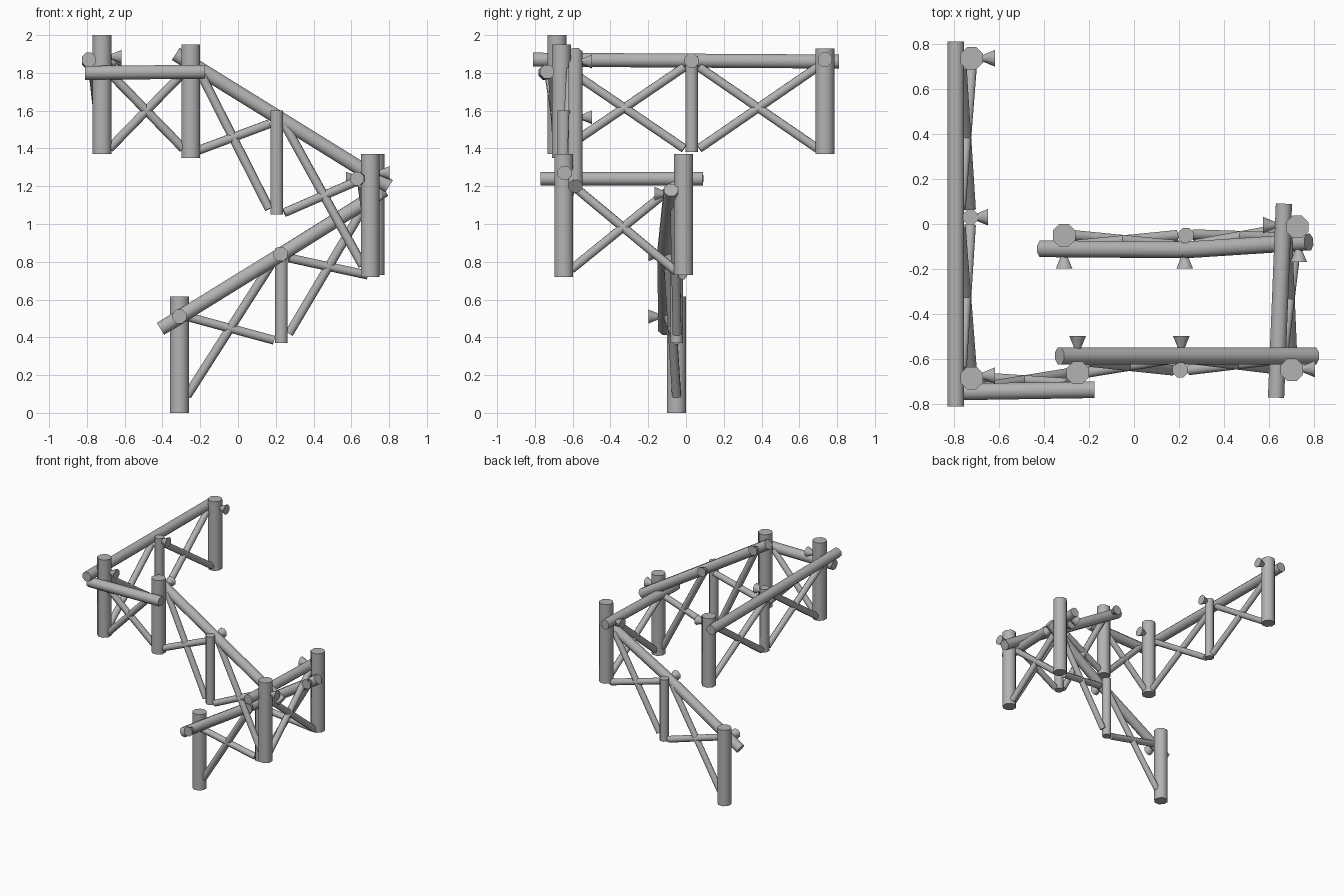
import bpy, bmesh, math
from mathutils import Vector, Matrix

if "Cube" in bpy.data.objects:
    bpy.data.objects.remove(bpy.data.objects["Cube"], do_unlink=True)

grey = bpy.data.materials.new("plain_grey")
grey.use_nodes = True
colour = (0.45, 0.45, 0.45, 1)
grey.diffuse_color = colour
grey.node_tree.nodes["Principled BSDF"].inputs["Base Color"].default_value = colour


def pole(name, points, r1, r2=None):
    """Eight-sided pole through the given points, optionally tapered."""
    bm = bmesh.new()
    points = [Vector(p) for p in points]
    for a, b in zip(points, points[1:]):
        axis = b - a
        turn = axis.to_track_quat('Z', 'Y').to_matrix().to_4x4()
        matrix = Matrix.Translation((a + b) / 2) @ turn @ Matrix.Rotation(math.pi / 8, 4, 'Z')
        bmesh.ops.create_cone(bm, cap_ends=True, segments=8, radius1=r1,
                              radius2=r1 if r2 is None else r2,
                              depth=axis.length, matrix=matrix)
    mesh = bpy.data.meshes.new(name)
    bm.to_mesh(mesh)
    bm.free()
    mesh.materials.append(grey)
    for face in mesh.polygons:
        face.use_smooth = True
    mesh.set_sharp_from_angle(angle=math.radians(50))
    obj = bpy.data.objects.new(name, mesh)
    bpy.context.collection.objects.link(obj)
    return obj


# Upright posts: x, y, bottom, top, radius
BIG, SMALL = 0.054, 0.036
posts = {
    "corner": (-0.72, -0.683, 1.37, 2.0, BIG),
    "back_end": (-0.72, 0.735, 1.37, 1.93, BIG),
    "upper": (-0.25, -0.66, 1.35, 1.95, BIG),
    "landing_front": (0.70, -0.647, 0.72, 1.37, BIG),
    "landing_back": (0.725, -0.013, 0.73, 1.37, BIG),
    "foot": (-0.31, -0.05, 0.0, 0.615, BIG),
    "back_mid": (-0.725, 0.03, 1.38, 1.89, SMALL),
    "upper_mid": (0.205, -0.647, 1.05, 1.60, SMALL),
    "lower_mid": (0.23, -0.05, 0.37, 0.87, SMALL),
}
for name, (x, y, low, high, r) in posts.items():
    pole(name + "_post", [(x, y, low), (x, y, high)], r)

# Handrails
pole("back_rail", [(-0.79, -0.81, 1.87), (-0.79, 0.81, 1.86)], 0.04)
pole("corner_rail", [(-0.81, -0.745, 1.80), (-0.175, -0.735, 1.806)], 0.04)
pole("upper_rail", [(-0.33, -0.585, 1.90), (0.80, -0.585, 1.20)], 0.041)
pole("landing_rail", [(0.63, -0.77, 1.24), (0.665, 0.09, 1.24)], 0.039)
pole("lower_rail", [(-0.41, -0.11, 0.445), (0.23, -0.115, 0.84), (0.775, -0.08, 1.18)], 0.04)


def brace(low, low_z, high, high_z, shift):
    """Diagonal from the foot of one post to the rail side of another."""
    a = Vector((*posts[low][:2], low_z))
    b = Vector((*posts[high][:2], high_z))
    along = Vector((b.x - a.x, b.y - a.y, 0)).normalized() * 0.04
    pole(f"{low}_to_{high}_brace", [a + along, b - along + Vector((*shift, 0))], 0.025)


# Crossed braces, panel by panel
panels = [
    ("corner", 1.40, 1.83, "back_mid", 1.40, 1.83, (-0.045, 0)),
    ("back_mid", 1.40, 1.83, "back_end", 1.40, 1.83, (-0.045, 0)),
    ("corner", 1.40, 1.80, "upper", 1.40, 1.80, (0, -0.045)),
    ("upper", 1.39, 1.82, "upper_mid", 1.08, 1.53, (0, 0.05)),
    ("upper_mid", 1.06, 1.53, "landing_front", 0.78, 1.24, (0, 0.05)),
    ("landing_front", 0.76, 1.21, "landing_back", 0.75, 1.21, (-0.045, 0)),
    ("foot", 0.09, 0.51, "lower_mid", 0.385, 0.81, (0, -0.045)),
    ("lower_mid", 0.42, 0.82, "landing_back", 0.73, 1.12, (0, -0.045)),
]
for a, a_low, a_high, b, b_low, b_high, shift in panels:
    brace(a, a_low, b, b_high, shift)
    brace(b, b_low, a, a_high, shift)

# Flared bolt heads: narrow end position and outward direction
bolts = [
    (-0.67, -0.673, 1.885, 1, 0), (-0.67, 0.735, 1.87, 1, 0), (-0.70, 0.03, 1.865, 1, 0),
    (-0.25, -0.55, 1.86, 0, 1), (0.21, -0.55, 1.565, 0, 1),
    (0.75, -0.643, 1.27, 1, 0), (0.625, -0.005, 1.24, -1, 0),
    (-0.31, -0.145, 0.51, 0, -1), (0.225, -0.145, 0.84, 0, -1), (0.73, -0.115, 1.16, 0, -1),
]
for x, y, z, dx, dy in bolts:
    out = Vector((dx, dy, 0))
    start = Vector((x, y, z))
    pole("bolt_head", [start - out * 0.005, start + out * 0.053], 0.014, 0.04)
